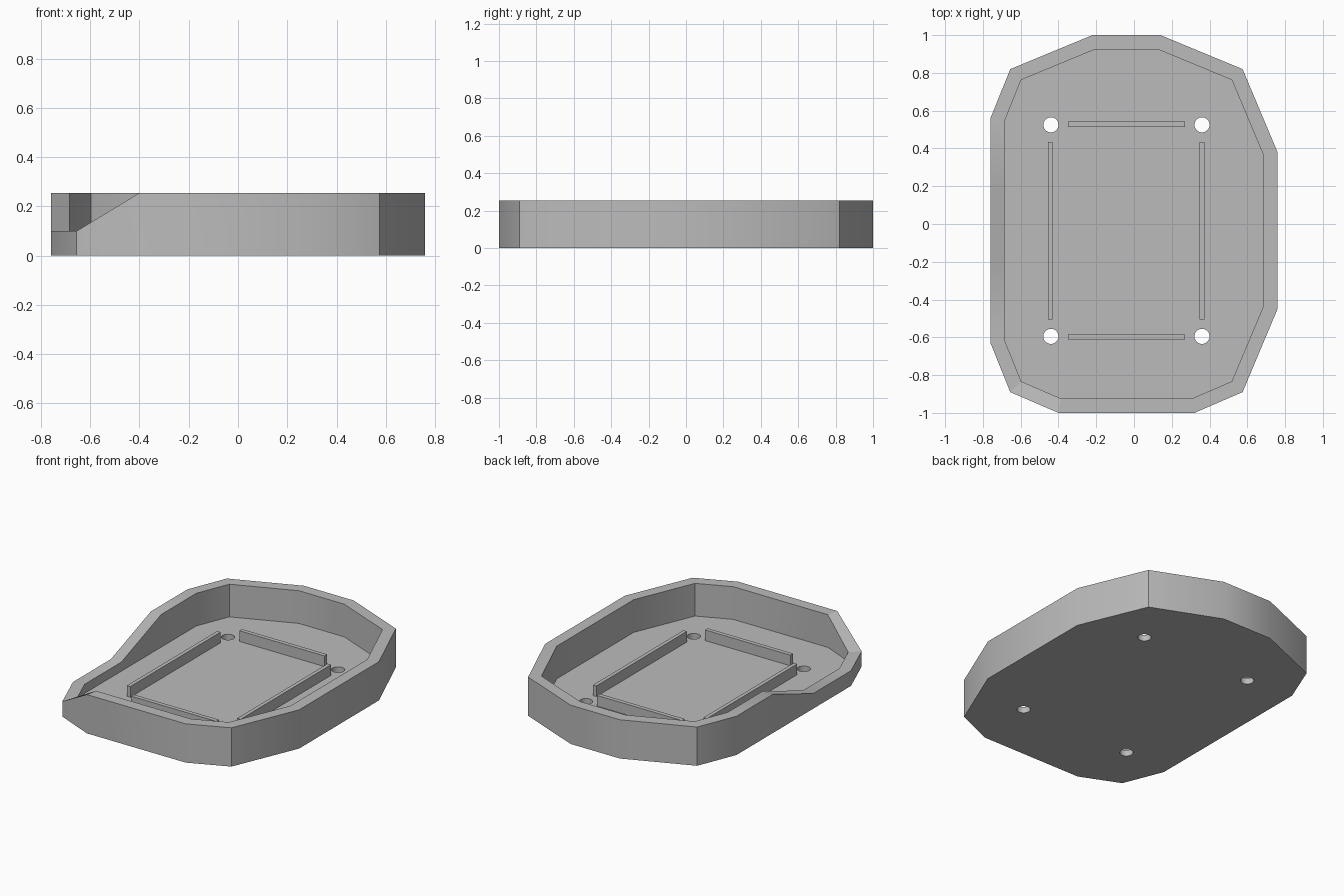
import bpy, bmesh, math
from mathutils import Vector

cube = bpy.data.objects.get("Cube")
if cube:
    bpy.data.objects.remove(cube, do_unlink=True)

grey = bpy.data.materials.new("plain_grey")
grey.use_nodes = True
grey.diffuse_color = (0.5, 0.5, 0.5, 1)
grey.node_tree.nodes["Principled BSDF"].inputs["Base Color"].default_value = (0.5, 0.5, 0.5, 1)

HIGH, LOW, FLOOR, WALL = 0.255, 0.10, 0.04, 0.075

# Outline, counter-clockwise, with the rim height at each corner
outline = [
    (-0.40, -1.0, HIGH), (0.32, -1.0, HIGH), (0.575, -0.89, HIGH),
    (0.76, -0.45, HIGH), (0.76, 0.38, HIGH), (0.575, 0.82, HIGH),
    (0.14, 1.0, HIGH), (-0.22, 1.0, HIGH), (-0.655, 0.82, HIGH),
    (-0.76, 0.56, HIGH), (-0.76, 0.18, HIGH), (-0.76, -0.235, LOW),
    (-0.76, -0.63, LOW), (-0.655, -0.89, LOW),
]


def inset(points, distance):
    """Mitred inward offset of a counter-clockwise outline."""
    result = []
    for i, p in enumerate(points):
        before = (p - points[i - 1]).normalized()
        after = (points[(i + 1) % len(points)] - p).normalized()
        n1 = Vector((-before.y, before.x))
        n2 = Vector((-after.y, after.x))
        result.append(p + (n1 + n2) * distance / (1 + n1.dot(n2)))
    return result


def finish(name, bm):
    bmesh.ops.recalc_face_normals(bm, faces=bm.faces)
    mesh = bpy.data.meshes.new(name)
    bm.to_mesh(mesh)
    bm.free()
    mesh.materials.append(grey)
    obj = bpy.data.objects.new(name, mesh)
    bpy.context.collection.objects.link(obj)
    return obj


def activate(obj):
    bpy.ops.object.select_all(action="DESELECT")
    obj.select_set(True)
    bpy.context.view_layer.objects.active = obj


# Tray: four rings joined from the base, over the rim, down to the floor
outer = [Vector((x, y)) for x, y, z in outline]
inner = inset(outer, WALL)
rims = [z for x, y, z in outline]
flat = len(outline)
bm = bmesh.new()
rings = []
for points, heights in ((outer, [0] * flat), (outer, rims),
                        (inner, rims), (inner, [FLOOR] * flat)):
    rings.append([bm.verts.new((p.x, p.y, z)) for p, z in zip(points, heights)])
for a, b in zip(rings, rings[1:]):
    for i in range(flat):
        j = (i + 1) % flat
        bm.faces.new((a[i], a[j], b[j], b[i]))
bm.faces.new(rings[0][::-1])
bm.faces.new(rings[-1])
tray = finish("tray", bm)

# Screw holes through the floor
bm = bmesh.new()
for x in (-0.44, 0.36):
    for y in (-0.595, 0.525):
        made = bmesh.ops.create_cone(bm, cap_ends=True, segments=32,
                                     radius1=0.04, radius2=0.04, depth=0.3)
        bmesh.ops.translate(bm, verts=made["verts"], vec=(x, y, 0))
cutter = finish("hole_cutter", bm)
cutter.hide_render = True
cut = tray.modifiers.new("holes", "BOOLEAN")
cut.operation = "DIFFERENCE"
cut.solver = "EXACT"
cut.object = cutter
activate(tray)
bpy.ops.object.modifier_apply(modifier=cut.name)
bpy.data.objects.remove(cutter, do_unlink=True)
bpy.ops.object.shade_smooth_by_angle(angle=math.radians(30))


# Locating ribs standing on the floor
def rib(name, x, y, width, length):
    bottom, top = FLOOR - 0.01, FLOOR + 0.07
    bm = bmesh.new()
    bmesh.ops.create_cube(bm, size=1)
    bmesh.ops.scale(bm, verts=bm.verts, vec=(width, length, top - bottom))
    bmesh.ops.translate(bm, verts=bm.verts, vec=(x, y, (top + bottom) / 2))
    finish(name, bm)


for name, x in (("right_rib", -0.443), ("left_rib", 0.36)):
    rib(name, x, -0.035, 0.025, 0.94)
for name, y in (("front_rib", -0.598), ("back_rib", 0.528)):
    rib(name, -0.04, y, 0.62, 0.028)
